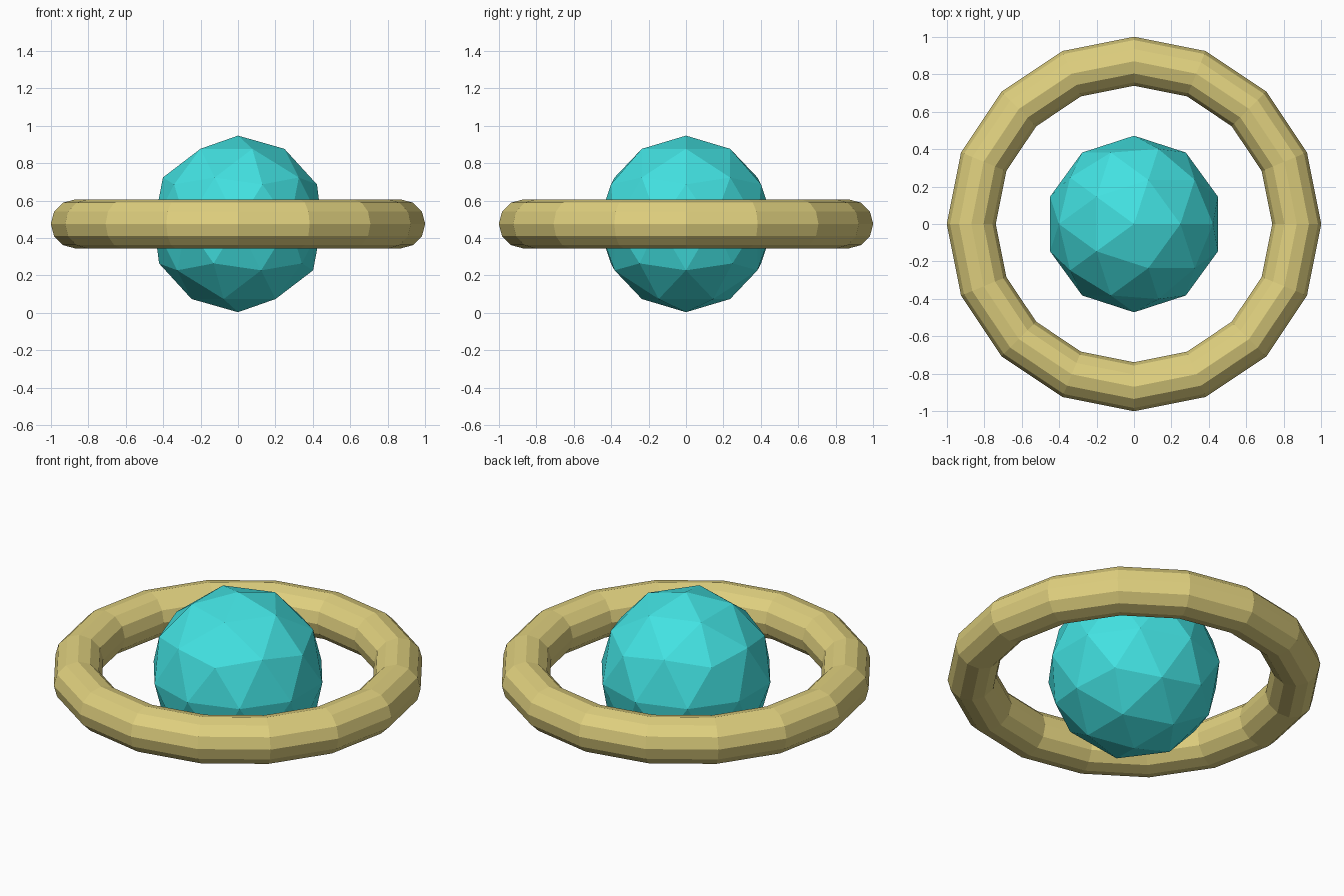
import bpy

# Remove the default object
cube = bpy.data.objects.get("Cube")
if cube:
    bpy.data.objects.remove(cube, do_unlink=True)

CENTRE = (0, 0, 0.475)


def make_material(name, colour):
    mat = bpy.data.materials.new(name)
    mat.use_nodes = True
    mat.diffuse_color = colour
    mat.node_tree.nodes["Principled BSDF"].inputs["Base Color"].default_value = colour
    return mat


def finish(name, mat):
    obj = bpy.context.object
    obj.name = name
    obj.data.name = name
    obj.data.materials.append(mat)
    bpy.ops.object.shade_flat()
    return obj


turquoise = make_material("turquoise", (0.055, 0.76, 0.76, 1))
sand = make_material("sand_yellow", (0.74, 0.63, 0.21, 1))

# Faceted globe
bpy.ops.mesh.primitive_ico_sphere_add(subdivisions=2, radius=0.472, location=CENTRE)
finish("planet", turquoise)

# Faceted ring around the globe
bpy.ops.mesh.primitive_torus_add(
    major_segments=16, minor_segments=12,
    major_radius=0.87, minor_radius=0.131, location=CENTRE)
finish("ring", sand)
